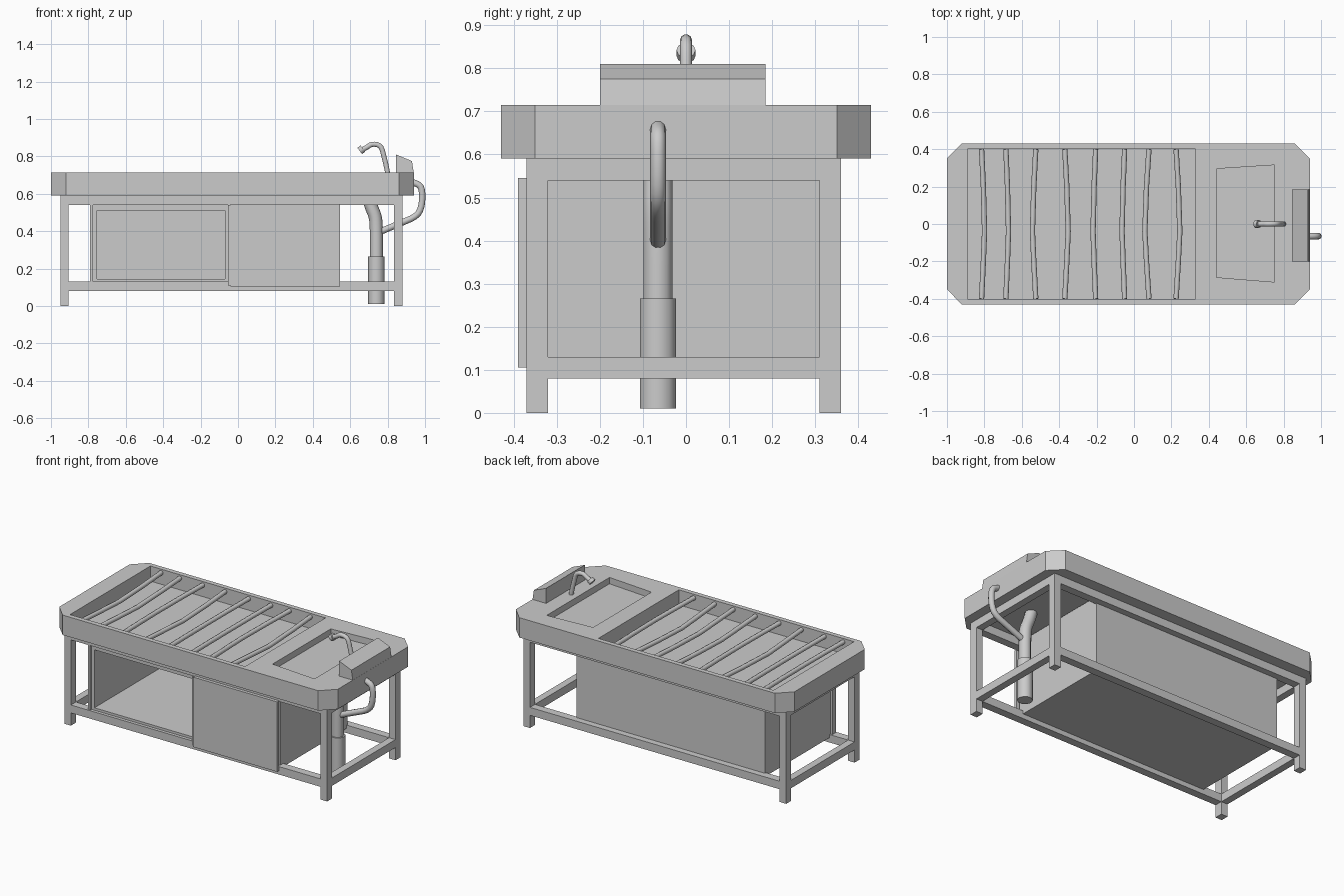
import bpy, bmesh
from mathutils import Vector

if "Cube" in bpy.data.objects:
    bpy.data.objects.remove(bpy.data.objects["Cube"])


def prism(name, pts, lo, hi, axis='z'):
    """Extrude a closed outline along z (points x,y) or along y (points x,z)."""
    bm = bmesh.new()
    place = (lambda p, d: (p[0], p[1], d)) if axis == 'z' else (lambda p, d: (p[0], d, p[1]))
    a = [bm.verts.new(place(p, lo)) for p in pts]
    b = [bm.verts.new(place(p, hi)) for p in pts]
    bm.faces.new(a)
    bm.faces.new(b)
    for i in range(len(pts)):
        j = (i + 1) % len(pts)
        bm.faces.new((a[i], a[j], b[j], b[i]))
    bmesh.ops.recalc_face_normals(bm, faces=bm.faces)
    me = bpy.data.meshes.new(name)
    bm.to_mesh(me)
    bm.free()
    ob = bpy.data.objects.new(name, me)
    bpy.context.collection.objects.link(ob)
    return ob


def box(name, x0, x1, y0, y1, z0, z1):
    return prism(name, [(x0, y0), (x1, y0), (x1, y1), (x0, y1)], z0, z1)


def cut(ob, cutter):
    m = ob.modifiers.new('cut', 'BOOLEAN')
    m.operation, m.solver, m.object = 'DIFFERENCE', 'EXACT', cutter
    bpy.context.view_layer.objects.active = ob
    bpy.ops.object.modifier_apply(modifier='cut')
    bpy.data.objects.remove(cutter)


def tube(name, pts, r, smooth=3, res=3):
    """Round tube along a path, rounded by a spline, converted to mesh."""
    cu = bpy.data.curves.new(name, 'CURVE')
    cu.dimensions = '3D'
    cu.bevel_depth, cu.bevel_resolution, cu.use_fill_caps = r, res, True
    sp = cu.splines.new('NURBS' if smooth else 'POLY')
    sp.points.add(len(pts) - 1)
    for p, co in zip(sp.points, pts):
        p.co = (*co, 1)
    if smooth:
        sp.use_endpoint_u, sp.order_u, sp.resolution_u = True, 3, smooth
    ob = bpy.data.objects.new(name, cu)
    bpy.context.collection.objects.link(ob)
    bpy.ops.object.select_all(action='DESELECT')
    ob.select_set(True)
    bpy.context.view_layer.objects.active = ob
    bpy.ops.object.convert(target='MESH')
    bpy.ops.object.shade_smooth_by_angle(angle=0.8)
    return bpy.context.object


# Table top slab with clipped corners
c = 0.08
X0, X1, Y = -1.0, 0.94, 0.43
top = prism('table_top', [(X0 + c, -Y), (X1 - c, -Y), (X1, -Y + c), (X1, Y - c),
                          (X1 - c, Y), (X0 + c, Y), (X0, Y - c), (X0, -Y + c)], 0.59, 0.715)
# Long tray and tapered sink recesses
cut(top, box('tray_cutter', -0.89, 0.33, -0.4, 0.4, 0.62, 0.8))
cut(top, prism('sink_cutter', [(0.44, -0.285), (0.75, -0.31), (0.75, 0.315), (0.44, 0.295)], 0.675, 0.8))

# Slightly bent cross bars over the tray
bars = [(-0.815, 0.016), (-0.685, 0.014), (-0.525, -0.018), (-0.37, 0.018),
        (-0.205, -0.014), (-0.05, -0.014), (0.08, -0.022), (0.225, 0.02)]
for i, (x, bend) in enumerate(bars):
    tube(f'tray_bar_{i + 1}', [(x, -0.4, 0.693), (x + bend * 0.6, -0.2, 0.688), (x + bend, -0.04, 0.684),
                               (x + bend * 0.6, 0.2, 0.688), (x, 0.4, 0.693)], 0.014, smooth=0, res=2)

# Splash block behind the sink
prism('splash_block', [(0.845, 0.71), (0.94, 0.71), (0.93, 0.775), (0.845, 0.81)], -0.2, 0.185, 'y')

# Frame: legs and two rings of rails
LX, LY = [(-0.95, -0.905), (0.835, 0.88)], [(-0.37, -0.32), (0.31, 0.36)]
for side, lx in zip(('left', 'right'), LX):
    for end, ly in zip(('front', 'back'), LY):
        box(f'{end}_{side}_leg', *lx, *ly, 0, 0.59)
for level, z in (('lower', 0.08), ('upper', 0.54)):
    for end, ly in zip(('front', 'back'), LY):
        box(f'{level}_{end}_rail', -0.905, 0.835, *ly, z, z + 0.05)
    for side, lx in zip(('left', 'right'), LX):
        box(f'{level}_{side}_rail', *lx, -0.32, 0.31, z, z + 0.05)

# Cabinet, open on the front left, with a sliding door on the right
cab = box('cabinet', -0.775, 0.54, -0.35, 0.32, 0.11, 0.585)
cut(cab, box('cabinet_cutter', -0.755, -0.07, -0.5, 0.3, 0.145, 0.51))
box('cabinet_edge_strip', -0.79, -0.775, -0.365, -0.33, 0.13, 0.54)
box('sliding_door', -0.04, 0.545, -0.39, -0.37, 0.105, 0.545)
box('door_return', -0.053, -0.04, -0.382, -0.35, 0.11, 0.54)

# Drain under the sink: floor sleeve and bent pipe
y = -0.065
tube('drain_sleeve', [(0.74, y, 0.01), (0.74, y, 0.265)], 0.044, smooth=0)
tube('drain_pipe', [(0.74, y, 0.2), (0.74, y, 0.3), (0.74, y, 0.42), (0.735, y, 0.48),
                    (0.71, y, 0.535), (0.695, y, 0.59)], 0.035)

# Overflow hose from the drain to the rear edge
tube('hose', [(0.76, y, 0.397), (0.86, y, 0.44), (0.96, y, 0.48), (0.985, y, 0.54),
              (0.985, y, 0.63), (0.96, y, 0.655), (0.925, y, 0.663)], 0.018)

# Faucet neck and spray head
tube('faucet_neck', [(0.802, 0, 0.70), (0.795, 0, 0.74), (0.78, 0, 0.80), (0.765, 0, 0.86),
                     (0.715, 0, 0.868), (0.69, 0, 0.848), (0.662, 0, 0.835)], 0.014)
tube('faucet_head', [(0.668, 0, 0.842), (0.651, 0, 0.829)], 0.022, smooth=0)
